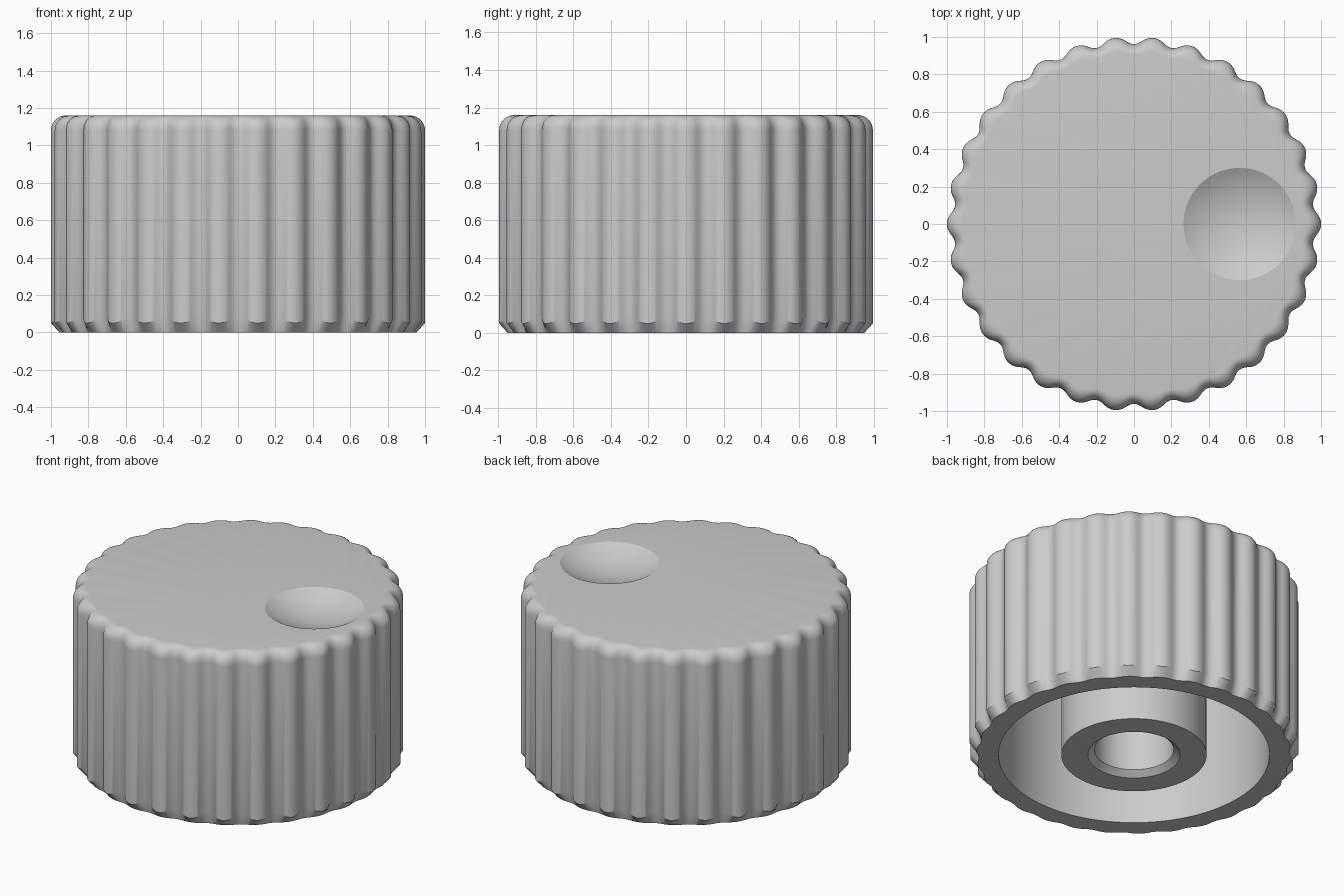
import bpy
import bmesh
from math import sin, cos, pi, sqrt, asin

cube = bpy.data.objects.get("Cube")
if cube:
    bpy.data.objects.remove(cube, do_unlink=True)

RIDGES, STEPS = 30, 16
SEGS = RIDGES * STEPS
HEIGHT, FILLET = 1.16, 0.08
VALLEY, DEPTH = 0.962, 0.038

grey = bpy.data.materials.new("plain_grey")
grey.use_nodes = True
color = (0.6, 0.6, 0.6, 1)
grey.diffuse_color = color
grey.node_tree.nodes["Principled BSDF"].inputs["Base Color"].default_value = color


def ridge(i):
    """Height of the grip profile, 1 on a ridge and 0 in a groove."""
    t = abs((i + STEPS / 2) % STEPS - STEPS / 2) / (STEPS / 2)
    return 1 - t * t / 0.6 if t < 0.6 else (1 - t) ** 2 / 0.4


def circle(r, z, cx=0, n=SEGS):
    return [(cx + r * cos(2 * pi * i / n), r * sin(2 * pi * i / n), z) for i in range(n)]


def scallop(radius, z):
    """Ring whose radius and height depend on the ridge profile."""
    ring = []
    for i in range(SEGS):
        a, k = 2 * pi * i / SEGS, ridge(i)
        ring.append((radius(k) * cos(a), radius(k) * sin(a), z(k)))
    return ring


def loft(name, rings, cap_start=True, cap_end=True):
    bm = bmesh.new()
    loops = [[bm.verts.new(p) for p in ring] for ring in rings]
    for lo, hi in zip(loops, loops[1:]):
        for i in range(len(lo)):
            j = (i + 1) % len(lo)
            bm.faces.new((lo[i], lo[j], hi[j], hi[i]))
    if cap_start:
        bm.faces.new(loops[0][::-1])
    if cap_end:
        bm.faces.new(loops[-1])
    bmesh.ops.recalc_face_normals(bm, faces=bm.faces)
    mesh = bpy.data.meshes.new(name)
    bm.to_mesh(mesh)
    bm.free()
    obj = bpy.data.objects.new(name, mesh)
    bpy.context.collection.objects.link(obj)
    mesh.materials.append(grey)
    bpy.ops.object.select_all(action='DESELECT')
    obj.select_set(True)
    bpy.context.view_layer.objects.active = obj
    bpy.ops.object.shade_smooth_by_angle(angle=0.42)
    return obj


def grip(k):
    return VALLEY + DEPTH * k


def foot(k):
    return 0.94 + 0.014 * k


def crown(k):
    return 0.905 + 0.015 * k


# Hollow cavity, then the chamfered foot of the grip
CEILING = 1.0
rings = [circle(0.82, CEILING), circle(0.82, 0)]
rings.append(scallop(foot, lambda k: 0))
rings.append(scallop(grip, lambda k: 0.09 - 0.04 * k))

# Rounded upper edge
for s in range(9):
    a = pi / 2 * s / 8
    rings.append(scallop(lambda k: crown(k) + (grip(k) - crown(k)) * cos(a),
                         lambda k: HEIGHT - FILLET + FILLET * sin(a)))

# Spherical finger dimple in the top
DIMPLE_X, DIMPLE_R, DIMPLE_DEPTH = 0.565, 0.3, 0.08
R = (DIMPLE_R ** 2 + DIMPLE_DEPTH ** 2) / (2 * DIMPLE_DEPTH)
rim_angle = asin(DIMPLE_R / R)
for s in range(14, 0, -1):
    r = R * sin(rim_angle * s / 14)
    z = HEIGHT - DIMPLE_DEPTH + R - sqrt(R * R - r * r)
    rings.append(circle(r, z, DIMPLE_X))
loft("knob_shell", rings)

# Shaft boss with a chamfered blind hole
boss = [(0.44, CEILING), (0.44, 0), (0.28, 0), (0.24, 0.035), (0.24, 0.85)]
loft("shaft_boss", [circle(r, z, n=96) for r, z in boss], cap_start=False)
